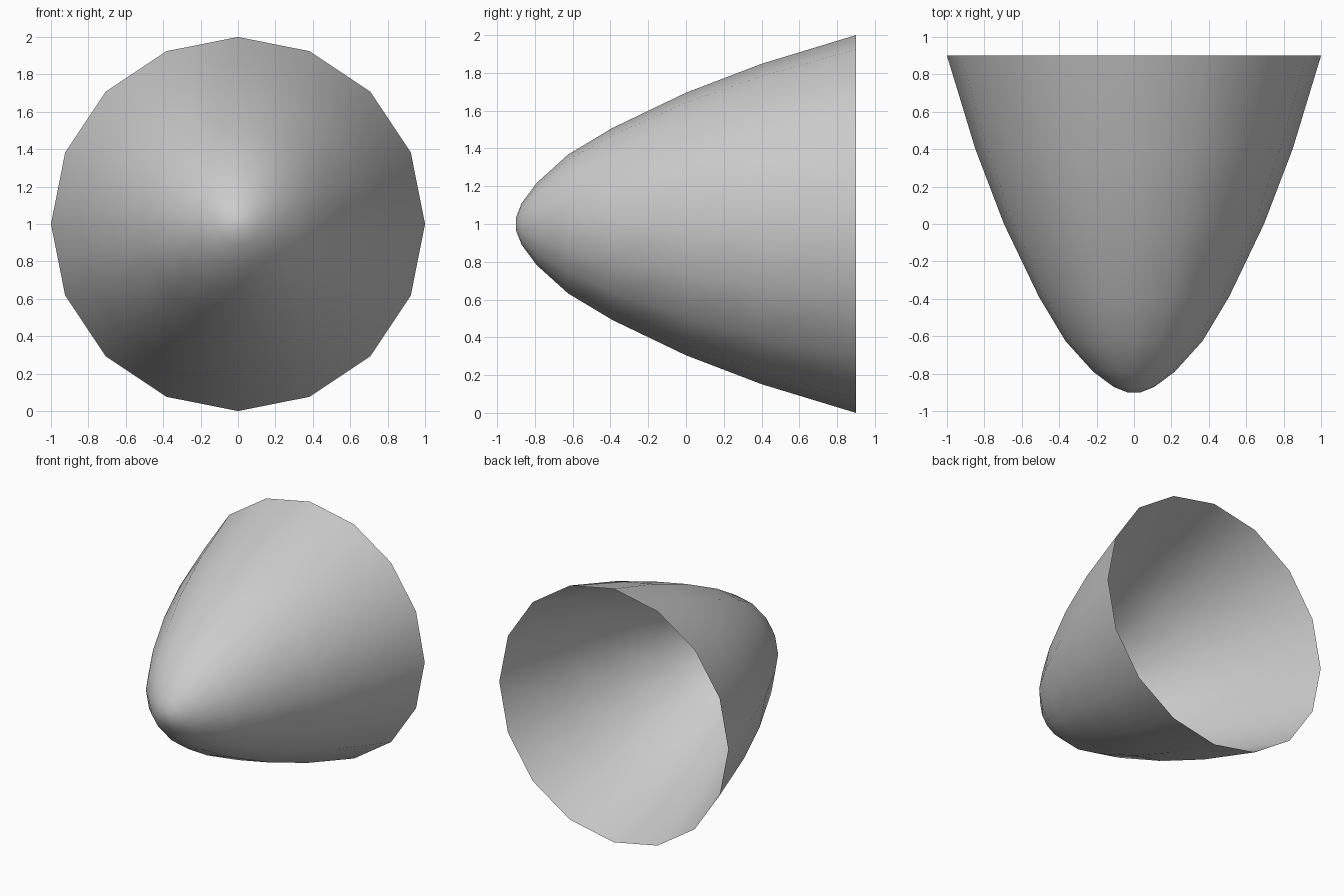
import bpy, bmesh, math

if "Cube" in bpy.data.objects:
    bpy.data.objects.remove(bpy.data.objects["Cube"])

SIDES = 16
# Bowl profile from tip to open rim: (y, radius)
PROFILE = [(-0.90, 0.035), (-0.87, 0.11), (-0.79, 0.218), (-0.625, 0.367),
           (-0.39, 0.508), (0.0, 0.695), (0.40, 0.848), (0.90, 1.0)]

bm = bmesh.new()

# Rings around the y axis, centred at z = 1
rings = []
for y, r in PROFILE:
    rings.append([bm.verts.new((r * math.cos(2 * math.pi * i / SIDES), y,
                                1 + r * math.sin(2 * math.pi * i / SIDES)))
                  for i in range(SIDES)])

# Walls between rings
for a, b in zip(rings, rings[1:]):
    for i in range(SIDES):
        j = (i + 1) % SIDES
        bm.faces.new((a[i], a[j], b[j], b[i]))

# Small closed tip, the back stays open
bm.faces.new(rings[0])

# Consistent outward normals, smooth shading
bmesh.ops.recalc_face_normals(bm, faces=bm.faces)
tip = min(bm.faces, key=lambda f: f.calc_center_median().y)
if tip.normal.y > 0:
    bmesh.ops.reverse_faces(bm, faces=bm.faces)
for f in bm.faces:
    f.smooth = True

mesh = bpy.data.meshes.new("parabolic_shell")
bm.to_mesh(mesh)
bm.free()
shell = bpy.data.objects.new("parabolic_shell", mesh)
bpy.context.collection.objects.link(shell)
